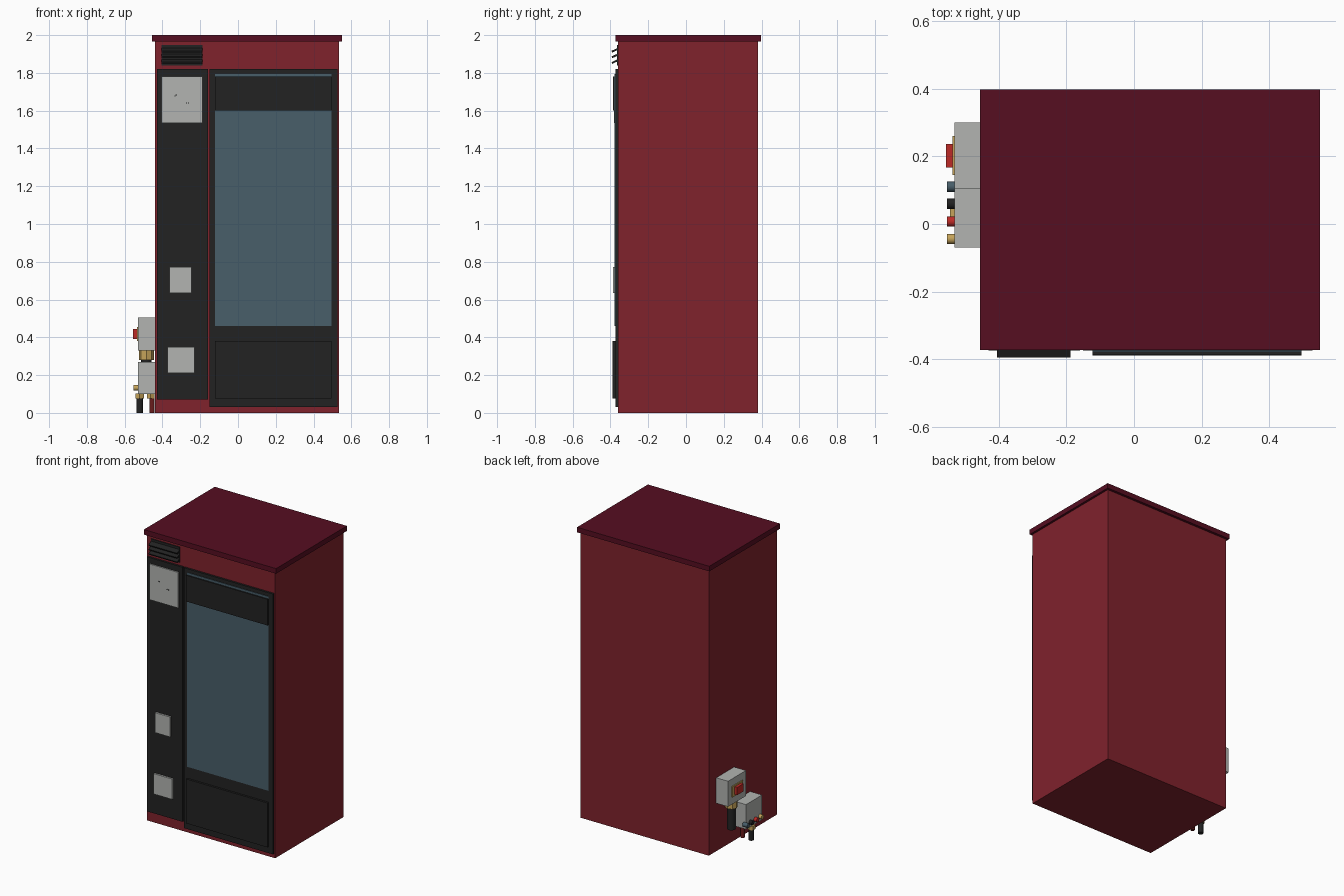
import bpy, bmesh, math
from mathutils import Vector, Matrix

if "Cube" in bpy.data.objects:
    bpy.data.objects.remove(bpy.data.objects["Cube"])


def material(name, r, g, b):
    def lin(c):
        c /= 255
        return c / 12.92 if c <= 0.04045 else ((c + 0.055) / 1.055) ** 2.4
    m = bpy.data.materials.new(name)
    m.diffuse_color = (lin(r), lin(g), lin(b), 1)
    m.use_nodes = True
    m.node_tree.nodes["Principled BSDF"].inputs["Base Color"].default_value = m.diffuse_color
    return m


RED = material("cabinet red", 128, 34, 44)
MAROON = material("roof maroon", 86, 14, 33)
BLACK = material("panel black", 34, 34, 34)
GLASS = material("window blue", 72, 94, 106)
GREY = material("plate grey", 178, 180, 177)
BRASS = material("brass", 198, 164, 90)
SIGNAL = material("switch red", 190, 42, 38)
PIPE_RED = material("pipe red", 105, 28, 28)


def finish(name, bm, mat):
    me = bpy.data.meshes.new(name)
    bm.to_mesh(me)
    bm.free()
    me.materials.append(mat)
    ob = bpy.data.objects.new(name, me)
    bpy.context.collection.objects.link(ob)
    return ob


def box(name, x, y, z, mat):
    """Box from (min, max) ranges on each axis."""
    bm = bmesh.new()
    bmesh.ops.create_cube(bm, size=1)
    for v in bm.verts:
        v.co = Vector([(r[0] + r[1]) / 2 + c * (r[1] - r[0]) for r, c in zip((x, y, z), v.co)])
    return finish(name, bm, mat)


def rod(name, start, end, radius, mat, sides=16):
    """Cylinder between two points."""
    a, b = Vector(start), Vector(end)
    bm = bmesh.new()
    bmesh.ops.create_cone(bm, cap_ends=True, segments=sides, radius1=radius,
                          radius2=radius, depth=(b - a).length)
    turn = (b - a).to_track_quat('Z', 'Y').to_matrix().to_4x4()
    bm.transform(Matrix.Translation((a + b) / 2) @ turn)
    if sides > 8:
        for f in bm.faces:
            f.smooth = len(f.verts) == 4
        for e in bm.edges:
            e.smooth = all(f.smooth for f in e.link_faces)
    return finish(name, bm, mat)


# Cabinet and roof
box("cabinet", (-0.44, 0.535), (-0.36, 0.38), (0, 1.965), RED)
box("roof", (-0.455, 0.55), (-0.372, 0.397), (1.965, 2.0), MAROON)

# Front panels
box("control_panel", (-0.43, -0.16), (-0.374, -0.355), (0.07, 1.82), BLACK)
box("door", (-0.15, 0.527), (-0.374, -0.355), (0.03, 1.82), BLACK)
box("window", (-0.123, 0.495), (-0.378, -0.37), (0.46, 1.795), GLASS)
box("door_header", (-0.123, 0.495), (-0.387, -0.37), (1.6, 1.78), BLACK)
box("door_lower_panel", (-0.123, 0.495), (-0.388, -0.37), (0.075, 0.38), BLACK)

# Plates on the control panel
box("display_plate", (-0.405, -0.188), (-0.382, -0.37), (1.535, 1.78), GREY)
box("middle_plate", (-0.362, -0.246), (-0.387, -0.37), (0.635, 0.772), GREY)
box("lower_plate", (-0.372, -0.23), (-0.387, -0.37), (0.21, 0.35), GREY)
for dx, dz in ((-0.333, 1.678), (-0.327, 1.682), (-0.272, 1.64), (-0.262, 1.64)):
    box("display_mark", (dx - 0.003, dx + 0.003), (-0.384, -0.38),
        (dz - 0.003, dz + 0.003), BLACK)

# Vent with slanted louvers
box("vent_back", (-0.405, -0.188), (-0.365, -0.355), (1.84, 1.947), BLACK)
for z in (1.92, 1.89, 1.86):
    slat = box("vent_slat", (-0.405, -0.188), (-0.018, 0.018), (-0.005, 0.005), BLACK)
    slat.data.transform(Matrix.Translation((0, -0.376, z)) @ Matrix.Rotation(math.radians(25), 4, 'X'))

# Switch box on the left side
box("switch_box", (-0.53, -0.435), (0.105, 0.30), (0.33, 0.505), GREY)
box("switch_plate", (-0.536, -0.525), (0.145, 0.26), (0.38, 0.455), BRASS)
box("switch_button", (-0.555, -0.53), (0.167, 0.237), (0.392, 0.445), SIGNAL)
rod("upper_gland", (-0.485, 0.2, 0.28), (-0.485, 0.2, 0.335), 0.04, BRASS, 8)
rod("upper_hose", (-0.485, 0.2, 0.13), (-0.485, 0.2, 0.285), 0.028, BLACK)

# Connector box with its plugs and pipes
box("connector_box", (-0.53, -0.435), (-0.07, 0.105), (0.10, 0.27), GREY)
for name, y, mat in (("blue_plug", 0.11, GLASS), ("black_plug", 0.06, BLACK),
                     ("red_plug", 0.007, SIGNAL), ("brass_plug", -0.044, BRASS)):
    rod(name, (-0.552, y, 0.133), (-0.515, y, 0.133), 0.015, mat)
rod("lower_gland", (-0.521, 0.035, 0.075), (-0.521, 0.035, 0.102), 0.026, BRASS, 6)
rod("lower_hose", (-0.521, 0.035, 0), (-0.521, 0.035, 0.08), 0.017, BLACK)
rod("inner_gland", (-0.462, 0.035, 0.075), (-0.462, 0.035, 0.102), 0.024, BRASS, 6)
rod("inner_pipe", (-0.455, 0.035, 0), (-0.455, 0.035, 0.08), 0.014, PIPE_RED)
